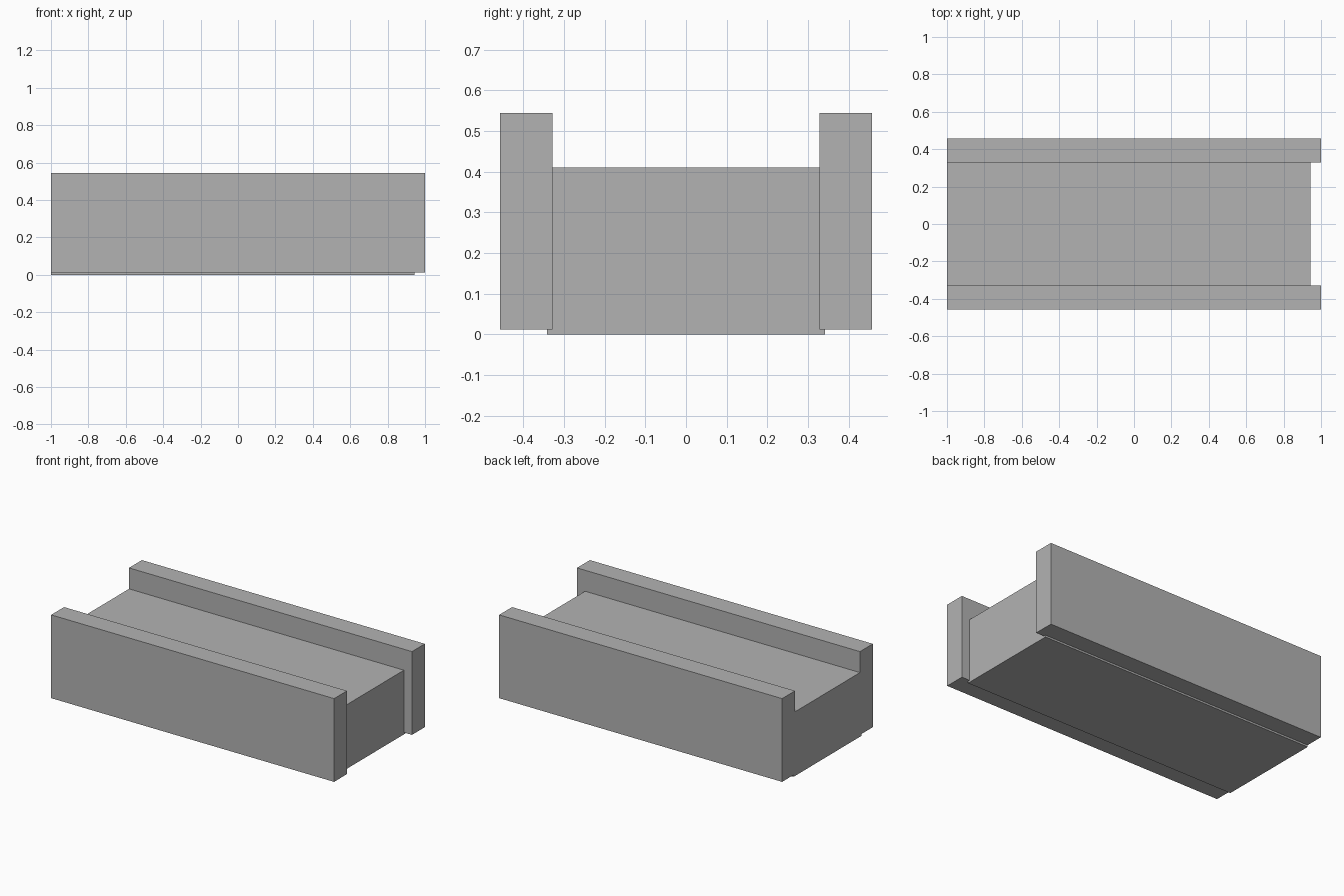
import bpy
from mathutils import Vector

cube = bpy.data.objects.get("Cube")
if cube:
    bpy.data.objects.remove(cube, do_unlink=True)

grey = bpy.data.materials.new("plain grey")
grey.use_nodes = True
colour = (0.45, 0.45, 0.45, 1)
grey.diffuse_color = colour
grey.node_tree.nodes["Principled BSDF"].inputs["Base Color"].default_value = colour


def box(name, low, high):
    """Add a flat-faced box spanning two opposite corners."""
    low, high = Vector(low), Vector(high)
    bpy.ops.mesh.primitive_cube_add(size=1)
    obj = bpy.context.object
    obj.name = name
    for v in obj.data.vertices:
        v.co = (low + high) / 2 + v.co * (high - low)
    obj.data.materials.append(grey)
    return obj


# Central block, slightly short at the +x end and sunk below the walls
box("central_block", (-1, -0.342, 0), (0.943, 0.342, 0.41))

# Tall walls along both long sides
for name, side in (("front_wall", -1), ("back_wall", 1)):
    y = sorted((side * 0.328, side * 0.458))
    box(name, (-1, y[0], 0.012), (1, y[1], 0.544))
